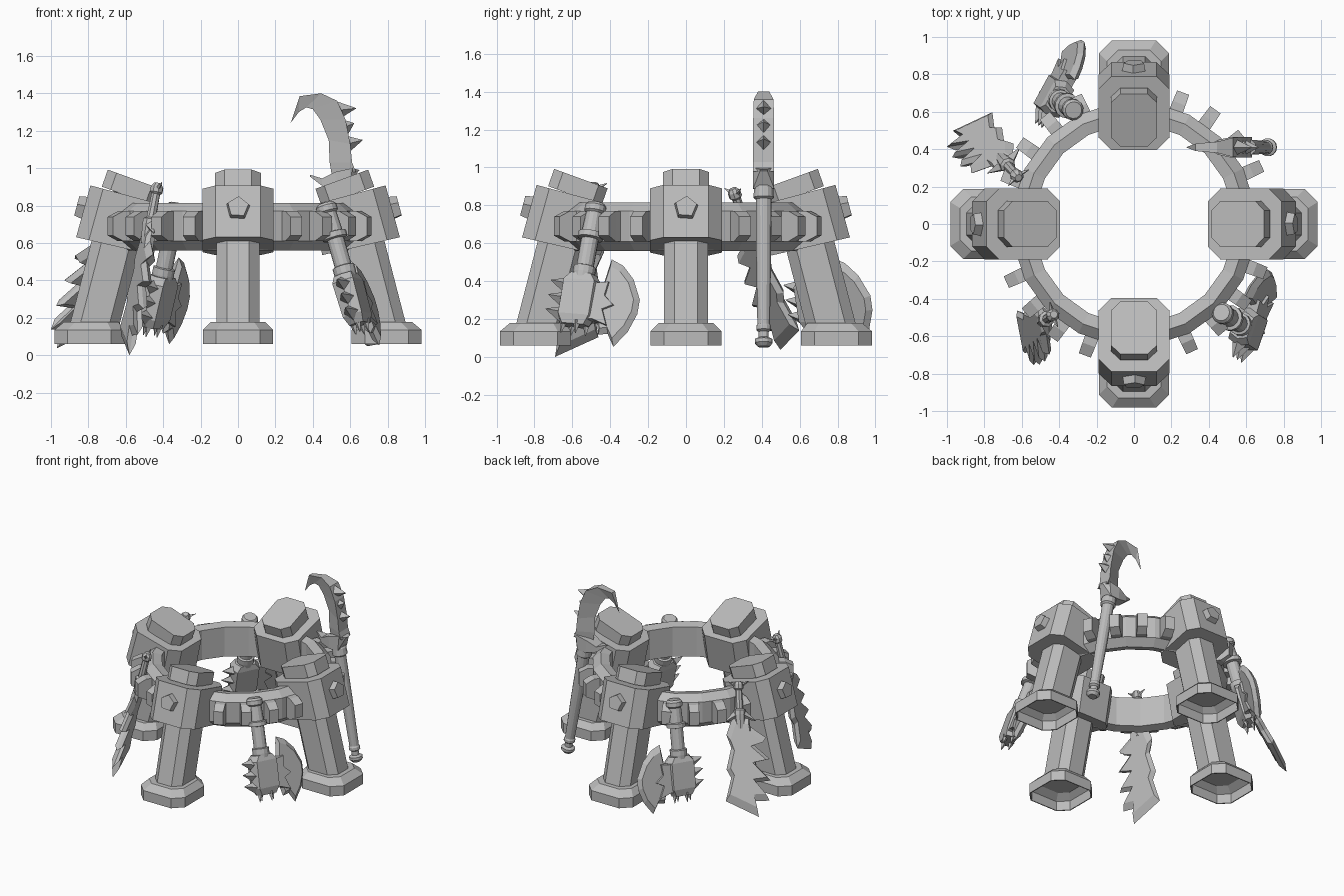
import bpy, bmesh, math
from mathutils import Matrix, Vector

if "Cube" in bpy.data.objects:
    bpy.data.objects.remove(bpy.data.objects["Cube"])

stone = bpy.data.materials.new("grey_stone")
stone.use_nodes = True
stone.diffuse_color = (0.5, 0.5, 0.5, 1)
stone.node_tree.nodes["Principled BSDF"].inputs["Base Color"].default_value = (0.5, 0.5, 0.5, 1)


def loft(name, rings, matrix=Matrix(), closed=False):
    """Skin equal rings of points; capped at the ends or closed into a loop."""
    bm = bmesh.new()
    loops = [[bm.verts.new(matrix @ Vector(p)) for p in ring] for ring in rings]
    n = len(loops[0])
    pairs = list(zip(loops, loops[1:]))
    if closed:
        pairs.append((loops[-1], loops[0]))
    else:
        bm.faces.new(loops[0])
        bm.faces.new(loops[-1])
    for a, b in pairs:
        for i in range(n):
            j = (i + 1) % n
            bm.faces.new((a[i], a[j], b[j], b[i]))
    bmesh.ops.recalc_face_normals(bm, faces=bm.faces)
    mesh = bpy.data.meshes.new(name)
    bm.to_mesh(mesh)
    bm.free()
    mesh.materials.append(stone)
    obj = bpy.data.objects.new(name, mesh)
    bpy.context.collection.objects.link(obj)


def octagon(r, z, half_r, half_t, chamfer, tilt=0):
    """Chamfered rectangle facing outward along +x, leaning inward by tilt degrees."""
    a, b, c = half_r, half_t, chamfer
    flat = [(a, b - c), (a - c, b), (c - a, b), (-a, b - c),
            (-a, c - b), (c - a, -b), (a - c, -b), (a, c - b)]
    t = math.radians(tilt)
    return [(r + u * math.cos(t), v, z + u * math.sin(t)) for u, v in flat]


def lathe(name, profile, matrix, sides=8):
    """Turned shape along local z from (distance, radius) pairs."""
    angles = [math.tau * i / sides for i in range(sides)]
    loft(name, [[(r * math.cos(a), r * math.sin(a), s) for a in angles] for s, r in profile], matrix)


def spike(name, base, tip, radius, matrix=Matrix()):
    base, tip = Vector(base), Vector(tip)
    turn = (tip - base).to_track_quat('Z', 'Y').to_matrix().to_4x4()
    lathe(name, [(0, radius), ((tip - base).length, 0.002)],
          matrix @ Matrix.Translation(base) @ turn, 4)


def plate(name, outline, thick, inset, matrix):
    """Blade in the local xz plane with bevelled edges."""
    cx = sum(p[0] for p in outline) / len(outline)
    cz = sum(p[1] for p in outline) / len(outline)
    rings = []
    for y, k in ((-thick, inset), (0, 1), (thick, inset)):
        rings.append([(cx + (u - cx) * k, y, cz + (s - cz) * k) for u, s in outline])
    loft(name, rings, matrix)


def frame(top, bottom, side):
    """Local z runs from top to bottom, local x points to the cutting side."""
    z = (Vector(bottom) - Vector(top)).normalized()
    x = Vector(side)
    x = (x - z * x.dot(z)).normalized()
    y = z.cross(x)
    m = Matrix((x, y, z)).transposed().to_4x4()
    return Matrix.Translation(top) @ m


# Four leaning pillars
for i, place in enumerate(("left", "back", "right", "front")):
    turn = Matrix.Rotation(i * math.pi / 2, 4, 'Z')
    # Base is a hollow foot, open below
    loft(place + "_pillar_base", [octagon(0.785, 0.165, 0.135, 0.135, 0.055),
                                  octagon(0.795, 0.13, 0.178, 0.178, 0.068),
                                  octagon(0.795, 0.06, 0.18, 0.18, 0.068),
                                  octagon(0.795, 0.06, 0.187, 0.187, 0.07),
                                  octagon(0.795, 0.135, 0.187, 0.187, 0.07),
                                  octagon(0.785, 0.178, 0.145, 0.145, 0.06)], turn)
    loft(place + "_pillar_shaft", [octagon(0.765, 0.168, 0.133, 0.115, 0.055),
                                   octagon(0.645, 0.63, 0.133, 0.115, 0.055)], turn)
    loft(place + "_pillar_head", [octagon(0.658, 0.583, 0.213, 0.19, 0.07, 13),
                                  octagon(0.592, 0.855, 0.204, 0.19, 0.07, 15)], turn)
    loft(place + "_pillar_cap", [octagon(0.587, 0.85, 0.15, 0.122, 0.05, 20),
                                 octagon(0.555, 0.941, 0.15, 0.122, 0.05, 20)], turn)
    # Pentagonal boss on the outer face
    boss = turn @ Matrix.Translation((0.81, 0, 0.78)) @ Matrix.Rotation(math.radians(75), 4, 'Y')
    lathe(place + "_boss", [(0, 0.068), (0.055, 0.058)],
          boss @ Matrix.Rotation(math.radians(176), 4, 'Z'), 5)
    # Studs along the ring quarter
    for k in range(4):
        a = turn @ Matrix.Rotation(math.radians(24.5 + 15 * k), 4, 'Z')
        stud = [[(0.58, y, z) for y, z in ((-.04, .61), (.04, .61), (.04, .77), (-.04, .77))],
                [(0.69, y, z) for y, z in ((-.036, .61), (.036, .61), (.036, .77), (-.036, .77))],
                [(0.75, y, z) for y, z in ((-.034, .64), (.034, .64), (.034, .74), (-.034, .74))]]
        loft(place + "_stud", stud, a)

# Ring joining the pillars
section = [(0.535, 0.575), (0.60, 0.56), (0.655, 0.61), (0.655, 0.77), (0.60, 0.815), (0.535, 0.80)]
loft("ring", [[(r * math.cos(a), r * math.sin(a), z) for r, z in section]
              for a in (math.tau * (i + 0.5) / 20 for i in range(20))], closed=True)


# Hanging axes
def axe(name, top, bottom, side):
    m = frame(top, bottom, side)
    lathe(name + "_handle", [(-0.01, 0.045), (0.005, 0.057), (0.035, 0.057), (0.045, 0.045),
                             (0.15, 0.05), (0.155, 0.068), (0.185, 0.068), (0.19, 0.046),
                             (0.34, 0.046), (0.345, 0.06), (0.38, 0.06), (0.45, 0.05)], m, 14)
    loft(name + "_head", [[(u, v, s) for u, v in ((-w, -t), (w, -t), (w + 0.02, 0),
                                                  (w, t), (-w, t), (-w - 0.02, 0))]
                          for s, w, t in ((0.39, 0.055, 0.05), (0.43, 0.085, 0.06),
                                          (0.62, 0.085, 0.055), (0.67, 0.06, 0.04))], m)
    # Jagged cheek holding the crescent blade
    plate(name + "_cheek", [(0, 0.40), (0.10, 0.43), (0.16, 0.42), (0.15, 0.50), (0.21, 0.55),
                            (0.15, 0.58), (0.19, 0.67), (0.10, 0.64), (0, 0.66)], 0.042, 0.95, m)
    plate(name + "_blade", [(0.03, 0.43), (0.12, 0.43), (0.14, 0.29), (0.21, 0.32), (0.28, 0.39),
                            (0.335, 0.50), (0.335, 0.58), (0.30, 0.68), (0.235, 0.77),
                            (0.19, 0.70), (0.14, 0.71), (0.12, 0.64), (0.03, 0.63)], 0.026, 0.82, m)
    for s in (0.45, 0.53, 0.61):
        spike(name + "_back_spike", (-0.08, 0, s), (-0.175, 0, s - 0.02), 0.045, m)
    for u, v in ((-0.06, 0.01), (-0.02, -0.03), (0.02, 0.03), (0.06, -0.01)):
        spike(name + "_end_prong", (u, v, 0.65), (u * 1.1, v, 0.72), 0.022, m)


axe("front_axe", (0.47, -0.475, 0.80), (0.67, -0.60, 0.10), (0.3, 0.95, 0))
axe("back_axe", (-0.325, 0.61, 0.80), (-0.47, 0.71, 0.10), (0.47, 0.88, 0))


# Jagged swords
def sword(name, top, bottom, side):
    m = frame(top, bottom, side)
    lathe(name + "_grip", [(-0.01, 0.02), (0.01, 0.035), (0.04, 0.035), (0.05, 0.024),
                           (0.18, 0.026), (0.19, 0.042), (0.22, 0.042), (0.32, 0.03)], m, 8)
    for d in (-1, 1):
        spike(name + "_pommel_prong", (0, 0, 0.03), (d * 0.07, 0, -0.01), 0.02, m)
        spike(name + "_guard_spike", (0, 0, 0.21), (d * 0.11, 0, 0.27), 0.04, m)
    plate(name + "_blade", [(-0.05, 0.23), (0.06, 0.23), (0.07, 0.31), (0.175, 0.39), (0.07, 0.42),
                            (0.195, 0.54), (0.08, 0.56), (0.195, 0.69), (0.08, 0.70),
                            (0.18, 0.83), (0.08, 0.83), (0.10, 0.94), (-0.125, 0.82),
                            (-0.08, 0.66), (-0.11, 0.60), (-0.07, 0.45), (-0.10, 0.36)],
          0.025, 0.82, m)


sword("left_sword", (-0.62, 0.25, 0.88), (-0.89, 0.56, 0.035), (-0.72, -0.55, 0))
sword("front_sword", (-0.43, -0.485, 0.91), (-0.60, -0.59, 0.045), (0.28, -0.95, 0))

# Hooked polearm: turned shaft
pole = frame((0.57, 0.41, 0.90), (0.72, 0.41, 0.06), (1, 0, 0))
lathe("hook_shaft", [(0, 0.045), (0.01, 0.052), (0.06, 0.055), (0.07, 0.042), (0.4, 0.04),
                     (0.74, 0.034), (0.75, 0.04), (0.77, 0.04), (0.78, 0.027), (0.81, 0.027),
                     (0.82, 0.048), (0.84, 0.048), (0.86, 0.03)], pole, 14)

# Hook blade: broad back edge, sharp inner edge
spans = [(0.63, 0.98, 0.50, 0.97, 0.055), (0.61, 1.03, 0.49, 1.03, 0.055),
         (0.60, 1.13, 0.485, 1.15, 0.055), (0.575, 1.26, 0.44, 1.26, 0.055),
         (0.53, 1.36, 0.40, 1.315, 0.052), (0.445, 1.40, 0.365, 1.325, 0.03),
         (0.33, 1.385, 0.325, 1.30, 0.02), (0.285, 1.25, 0.28, 1.24, 0.003)]
loft("hook_blade", [[(ox, 0.41 - w, oz), (ox, 0.41 + w, oz), (ix, 0.41, iz)]
                    for ox, oz, ix, iz, w in spans])
for x, z, tx, tz in ((0.54, 1.31, 0.63, 1.32), (0.57, 1.22, 0.62, 1.24), (0.585, 1.13, 0.665, 1.15)):
    spike("hook_back_spike", (x, 0.41, z), (tx, 0.41, tz), 0.045)

# Curved guard under the hook
guard = [(0.65, 0.99, 0.64, 0.98, 0.02), (0.61, 1.00, 0.60, 0.89, 0.055),
         (0.52, 0.98, 0.53, 0.885, 0.055), (0.45, 0.945, 0.45, 0.905, 0.04),
         (0.385, 0.965, 0.385, 0.955, 0.004)]
loft("hook_guard", [[(tx, 0.41 - w, tz), (tx, 0.41 + w, tz), (bx, 0.41 + w, bz), (bx, 0.41 - w, bz)]
                    for tx, tz, bx, bz, w in guard])
